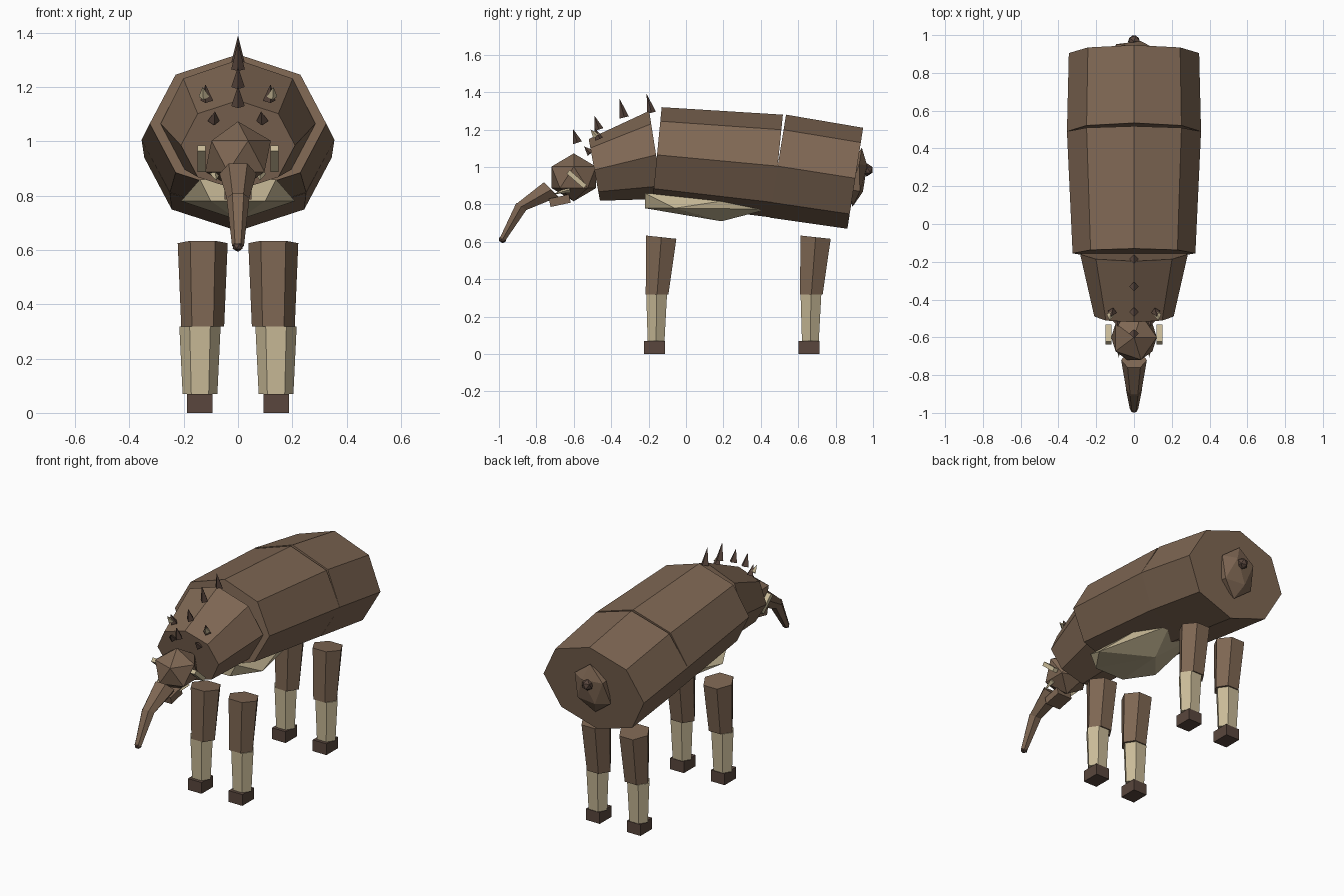
import bpy, bmesh, math
from mathutils import Vector, Matrix

cube = bpy.data.objects.get("Cube")
if cube:
    bpy.data.objects.remove(cube, do_unlink=True)


def material(name, rgb):
    m = bpy.data.materials.new(name)
    m.use_nodes = True
    color = (*rgb, 1)
    m.diffuse_color = color
    m.node_tree.nodes["Principled BSDF"].inputs["Base Color"].default_value = color
    return m


BROWN = material("hide brown", (.21, .135, .087))
BEIGE = material("pale beige", (.58, .49, .31))
DARK = material("dark brown", (.10, .062, .047))


def finish(name, bm, mat):
    bmesh.ops.recalc_face_normals(bm, faces=bm.faces)
    mesh = bpy.data.meshes.new(name)
    bm.to_mesh(mesh)
    bm.free()
    mesh.materials.append(mat)
    obj = bpy.data.objects.new(name, mesh)
    bpy.context.collection.objects.link(obj)
    return obj


def loft(name, sides, mat, rings, x=0):
    """Capped prism; each ring is (y, z, x radius, (y, z) of its other half axis)."""
    bm = bmesh.new()
    loops = []
    for y, z, rx, (vy, vz) in rings:
        loop = []
        for i in range(sides):
            a = math.tau * i / sides
            loop.append(bm.verts.new((x + rx * math.cos(a), y + vy * math.sin(a), z + vz * math.sin(a))))
        loops.append(loop)
    for a, b in zip(loops, loops[1:]):
        for i in range(sides):
            j = (i + 1) % sides
            bm.faces.new((a[i], a[j], b[j], b[i]))
    bm.faces.new(loops[0])
    bm.faces.new(loops[-1])
    return finish(name, bm, mat)


def gem(name, mat, center, radii, tilt=0):
    bm = bmesh.new()
    m = Matrix.Translation(center) @ Matrix.Rotation(tilt, 4, 'X') @ Matrix.Diagonal((*radii, 1))
    bmesh.ops.create_icosphere(bm, subdivisions=1, radius=1, matrix=m)
    return finish(name, bm, mat)


def spike(name, mat, base, tip, radius, sides=4):
    base, tip = Vector(base), Vector(tip)
    d = tip - base
    turn = d.to_track_quat('Z', 'Y').to_matrix().to_4x4()
    bm = bmesh.new()
    bmesh.ops.create_cone(bm, cap_ends=True, segments=sides, radius1=radius, radius2=0,
                          depth=d.length, matrix=Matrix.Translation((base + tip) / 2) @ turn)
    return finish(name, bm, mat)


def box(name, mat, center, size, tilt=0):
    bm = bmesh.new()
    m = Matrix.Translation(center) @ Matrix.Rotation(tilt, 4, 'X') @ Matrix.Diagonal((*size, 1))
    bmesh.ops.create_cube(bm, size=1, matrix=m)
    return finish(name, bm, mat)


# Body in three overlapping octagonal segments
loft("chest", 8, BROWN, [(-.49, .985, .21, (-.03, .165)), (-.16, 1.065, .285, (-.037, .235))])
loft("torso", 8, BROWN, [(-.155, 1.065, .325, (.025, .255)), (.49, 1.005, .355, (.028, .275))])
loft("hindquarters", 8, BROWN, [(.49, 1.005, .355, (.045, .275)), (.905, .94, .345, (.042, .27))])

# Pale belly wedge
bm = bmesh.new()
for px, py, pz in ((.1, -.22, .78), (.21, -.06, .78), (.1, .44, .775),
                   (.14, -.22, .86), (.12, .4, .85), (0, .19, .71)):
    for s in ((-1, 1) if px else (1,)):
        bm.verts.new((s * px, py, pz))
bmesh.ops.convex_hull(bm, input=bm.verts)
finish("belly", bm, BEIGE)

# Rump patch and tail knob
gem("rump_patch", BROWN, (0, .915, .945), (.13, .05, .16), math.radians(-9))
gem("tail_knob", DARK, (0, .967, .985), (.035, .035, .035))

# Head, jaw and trunk
gem("head", BROWN, (0, -.6, .945), (.135, .14, .128))
box("jaw", BROWN, (0, -.675, .82), (.1, .11, .045), math.radians(12))
loft("trunk_upper", 6, BROWN, [(-.72, .88, .068, (-.045, .045)), (-.885, .785, .04, (-.024, .022))])
loft("trunk_lower", 6, BROWN, [(-.88, .79, .042, (-.032, .02)), (-.98, .615, .022, (-.016, .01))])
gem("trunk_tip", DARK, (0, -.98, .613), (.022, .022, .02))

# Row of back spikes
for i, (y, z) in enumerate(((-.185, 1.29), (-.33, 1.265), (-.465, 1.2), (-.58, 1.13))):
    spike(f"back_spike_{i + 1}", DARK, (0, y, z), (0, y - .025, z + (.1 if i < 2 else .075)), .025)

for side, s in (("left", 1), ("right", -1)):
    # Brow studs, small face spikes, cheek bars and tusks
    spike(f"{side}_brow_stud", DARK, (s * .115, -.465, 1.15), (s * .12, -.49, 1.21), .024)
    spike(f"{side}_brow_horn", BEIGE, (s * .125, -.48, 1.165), (s * .13, -.51, 1.2), .02)
    spike(f"{side}_face_spike", DARK, (s * .09, -.51, 1.075), (s * .085, -.545, 1.11), .022)
    box(f"{side}_cheek_bar", BEIGE, (s * .135, -.585, .935), (.03, .12, .025), math.radians(-41))
    spike(f"{side}_tusk", BEIGE, (s * .085, -.62, .88), (s * .08, -.71, .855), .018)

    # Legs
    for end, y in (("front", 0), ("hind", .825)):
        loft(f"{end}_{side}_thigh", 6, BROWN, [(y - .155, .318, .079, (.07, 0)),
             (y - .132, .625, .092, (.093, -.01))], s * .13)
        loft(f"{end}_{side}_shin", 6, BEIGE, [(y - .16, .07, .064, (.052, 0)),
             (y - .157, .318, .076, (.064, 0))], s * .14)
        box(f"{end}_{side}_hoof", DARK, (s * .14, y - .168, .035), (.094, .113, .07))
